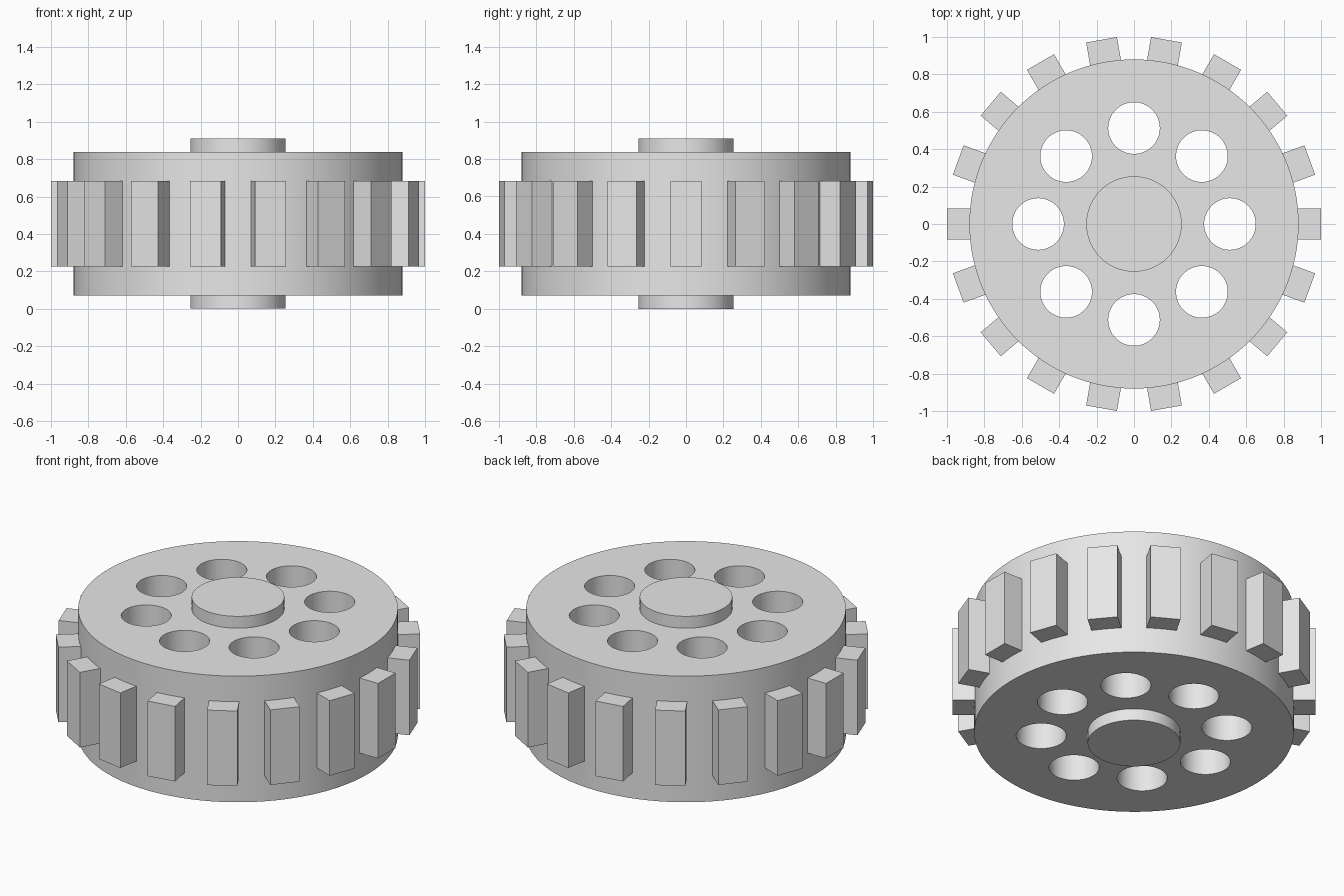
import bpy
import math

cube = bpy.data.objects.get("Cube")
if cube:
    bpy.data.objects.remove(cube, do_unlink=True)

TOOTH_COUNT = 18
HOLE_COUNT = 8
MID_Z = 0.455

grey = bpy.data.materials.new("light grey")
grey.use_nodes = True
grey.diffuse_color = (0.8, 0.8, 0.8, 1)
grey.node_tree.nodes["Principled BSDF"].inputs["Base Color"].default_value = (0.8, 0.8, 0.8, 1)


def cylinder(name, radius, height, x=0, y=0, sides=128):
    bpy.ops.mesh.primitive_cylinder_add(vertices=sides, radius=radius, depth=height,
                                        location=(x, y, MID_Z))
    obj = bpy.context.object
    obj.name = name
    obj.data.materials.append(grey)
    return obj


def smooth(obj):
    bpy.ops.object.select_all(action="DESELECT")
    obj.select_set(True)
    bpy.context.view_layer.objects.active = obj
    bpy.ops.object.shade_smooth_by_angle(angle=math.radians(30))


# Wheel body, drilled with a ring of through holes
body = cylinder("wheel_body", 0.88, 0.766)
cutters = []
for i in range(HOLE_COUNT):
    a = math.tau * i / HOLE_COUNT
    cutter = cylinder("hole_cutter", 0.138, 1.2, 0.513 * math.cos(a), 0.513 * math.sin(a), 64)
    cutter.hide_render = True
    cutters.append(cutter)
    cut = body.modifiers.new("hole", "BOOLEAN")
    cut.operation = "DIFFERENCE"
    cut.solver = "EXACT"
    cut.object = cutter

bpy.context.view_layer.objects.active = body
for name in [m.name for m in body.modifiers]:
    bpy.ops.object.modifier_apply(modifier=name)
for cutter in cutters:
    bpy.data.objects.remove(cutter, do_unlink=True)
smooth(body)

# Central hub, standing proud of both faces
smooth(cylinder("hub", 0.255, 2 * MID_Z))

# Square teeth around the rim, sunk slightly into the body
for i in range(TOOTH_COUNT):
    a = math.tau * i / TOOTH_COUNT
    inner, outer = 0.84, 1.0
    r = (inner + outer) / 2
    bpy.ops.mesh.primitive_cube_add(size=1, rotation=(0, 0, a),
                                    location=(r * math.cos(a), r * math.sin(a), MID_Z))
    tooth = bpy.context.object
    tooth.name = f"tooth_{i + 1}"
    tooth.scale = (outer - inner, 0.167, 0.456)
    tooth.data.materials.append(grey)
